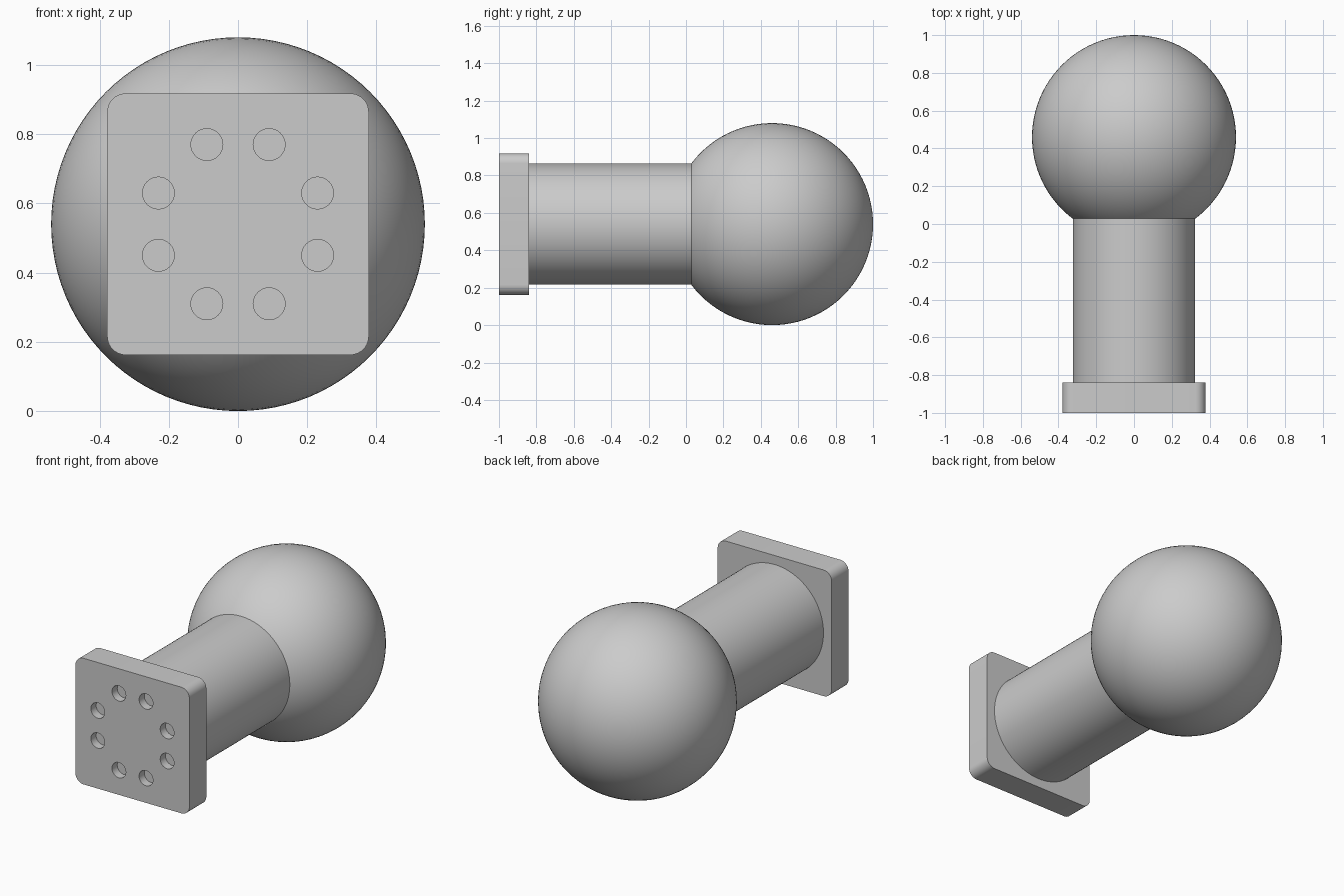
import bpy, bmesh, math
from mathutils import Matrix, Vector

cube = bpy.data.objects.get("Cube")
if cube:
    bpy.data.objects.remove(cube, do_unlink=True)

BALL_R = 0.54
SHAFT_R = 0.324
PLATE_HALF = 0.378
FRONT, PLATE_BACK = -1.0, -0.84
CENTRE_Z = BALL_R
BALL_Y = 1.0 - BALL_R
TURN = Matrix.Rotation(math.pi / 2, 4, 'X')   # z axis onto the y axis

grey = bpy.data.materials.new("plain_grey")
grey.use_nodes = True
grey.diffuse_color = (0.6, 0.6, 0.6, 1)
grey.node_tree.nodes["Principled BSDF"].inputs["Base Color"].default_value = (0.6, 0.6, 0.6, 1)


def finish(bm, name):
    mesh = bpy.data.meshes.new(name)
    bm.to_mesh(mesh)
    bm.free()
    mesh.materials.append(grey)
    obj = bpy.data.objects.new(name, mesh)
    bpy.context.collection.objects.link(obj)
    return obj


def smooth(obj):
    bpy.ops.object.select_all(action='DESELECT')
    obj.select_set(True)
    bpy.context.view_layer.objects.active = obj
    bpy.ops.object.shade_smooth_by_angle(angle=math.radians(30))


def add_cylinder(bm, x, z, radius, y0, y1, sides):
    place = Matrix.Translation((x, (y0 + y1) / 2, z)) @ TURN
    bmesh.ops.create_cone(bm, cap_ends=True, segments=sides, radius1=radius,
                          radius2=radius, depth=y1 - y0, matrix=place)


# Ball, poles along the shaft
bm = bmesh.new()
bmesh.ops.create_uvsphere(bm, u_segments=96, v_segments=48, radius=BALL_R,
                          matrix=Matrix.Translation((0, BALL_Y, CENTRE_Z)) @ TURN)
smooth(finish(bm, "ball"))

# Shaft, ending where it meets the ball's surface
bm = bmesh.new()
shaft_end = BALL_Y - math.sqrt(BALL_R ** 2 - SHAFT_R ** 2)
add_cylinder(bm, 0, CENTRE_Z, SHAFT_R, PLATE_BACK, shaft_end + 0.002, 96)
smooth(finish(bm, "shaft"))

# Square mounting plate with rounded corners
bm = bmesh.new()
size = Matrix.Diagonal((2 * PLATE_HALF, PLATE_BACK - FRONT, 2 * PLATE_HALF, 1))
bmesh.ops.create_cube(bm, size=1, matrix=Matrix.Translation(
    (0, (FRONT + PLATE_BACK) / 2, CENTRE_Z)) @ size)
corners = [e for e in bm.edges
           if abs((e.verts[0].co - e.verts[1].co).normalized().y) > 0.9]
bmesh.ops.bevel(bm, geom=corners, offset=0.054, segments=10, profile=0.5, affect='EDGES')
plate = finish(bm, "mounting_plate")

# Ring of eight blind bolt holes
bm = bmesh.new()
for sx in (-1, 1):
    for sz in (-1, 1):
        for x, z in ((0.09, 0.23), (0.23, 0.09)):
            add_cylinder(bm, sx * x, CENTRE_Z + sz * z, 0.046, FRONT - 0.05, FRONT + 0.05, 32)
cutter = finish(bm, "bolt_hole_cutter")
cutter.hide_render = True

cut = plate.modifiers.new("bolt_holes", 'BOOLEAN')
cut.operation = 'DIFFERENCE'
cut.solver = 'EXACT'
cut.object = cutter
bpy.context.view_layer.objects.active = plate
bpy.ops.object.modifier_apply(modifier=cut.name)
bpy.data.objects.remove(cutter, do_unlink=True)
smooth(plate)
